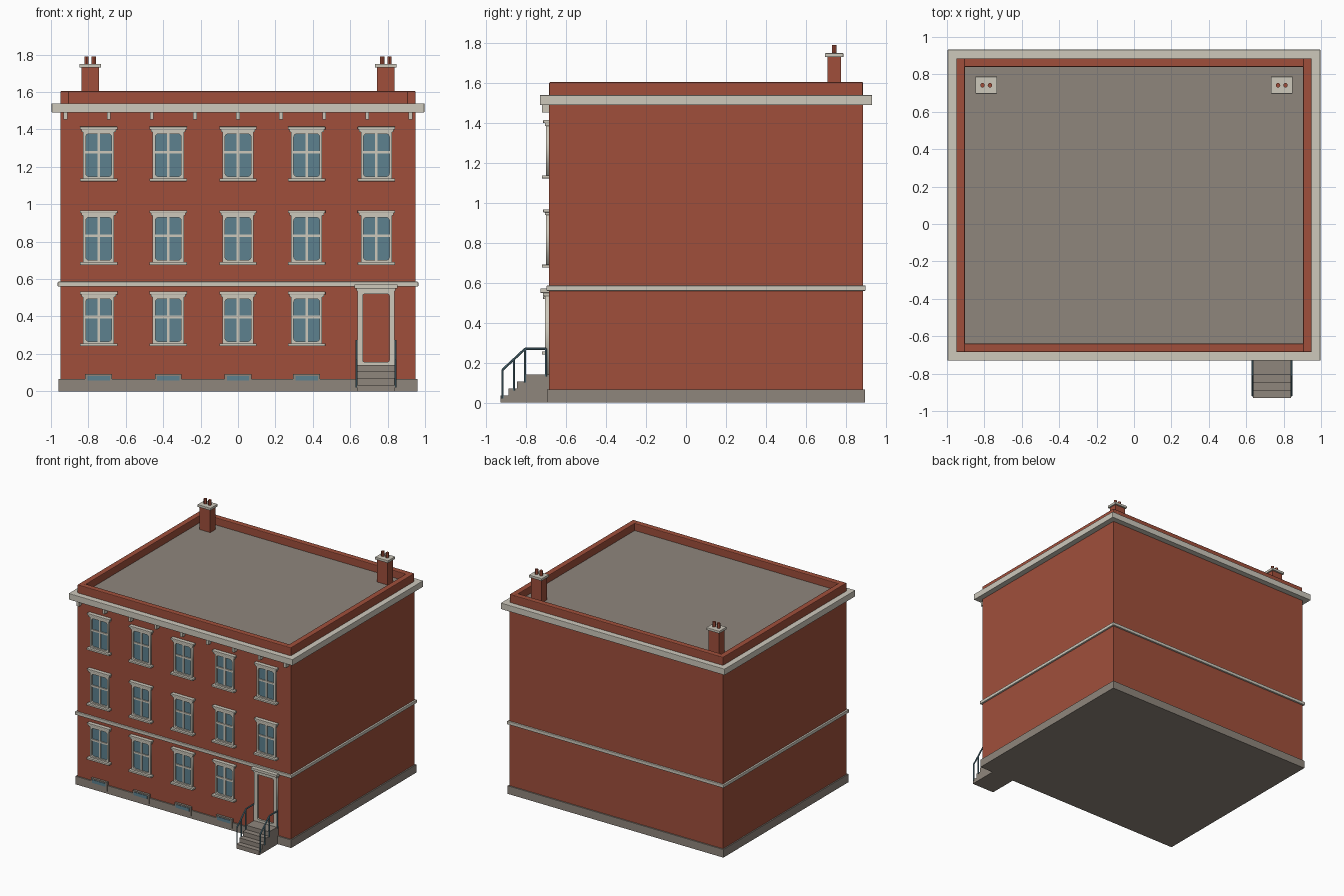
import bpy, math
from mathutils import Vector

cube = bpy.data.objects.get("Cube")
if cube:
    bpy.data.objects.remove(cube, do_unlink=True)


def material(name, rgb):
    m = bpy.data.materials.new(name)
    m.use_nodes = True
    m.diffuse_color = (*rgb, 1)
    m.node_tree.nodes["Principled BSDF"].inputs["Base Color"].default_value = (*rgb, 1)
    return m


BRICK = material("red brick", (0.35, 0.078, 0.044))
STONE = material("pale stone", (0.61, 0.58, 0.50))
GREY = material("grey masonry", (0.275, 0.238, 0.202))
BLUE = material("blue glass and iron", (0.11, 0.22, 0.275))

FRONT, BACK, HALF = -0.685, 0.886, 0.95
COLUMNS = [-0.745, -0.373, 0, 0.367, 0.74]


def finish(obj, name, mat, bevel=0):
    obj.name = name
    obj.data.materials.clear()
    obj.data.materials.append(mat)
    if bevel:
        b = obj.modifiers.new("soft edge", "BEVEL")
        b.width, b.segments = bevel, 2
    return obj


def box(name, x, y, z, mat, bevel=0):
    """Box from (min, max) pairs on each axis."""
    bpy.ops.mesh.primitive_cube_add(size=1, location=[sum(p) / 2 for p in (x, y, z)])
    o = bpy.context.object
    o.scale = [p[1] - p[0] for p in (x, y, z)]
    bpy.ops.object.transform_apply(location=False, rotation=False, scale=True)
    return finish(o, name, mat, bevel)


def rod(name, a, b, r, mat, sides=8):
    a, b = Vector(a), Vector(b)
    bpy.ops.mesh.primitive_cylinder_add(vertices=sides, radius=r, depth=(b - a).length,
                                        location=(a + b) / 2)
    o = bpy.context.object
    o.rotation_euler = (b - a).to_track_quat("Z", "Y").to_euler()
    finish(o, name, mat)
    bpy.ops.object.shade_smooth_by_angle()


def outline(x, z, r):
    """Rectangle outline with rounded corners."""
    if not r:
        return [(x[0], z[0]), (x[1], z[0]), (x[1], z[1]), (x[0], z[1])]
    pts = []
    for k, (cx, cz) in enumerate([(x[1] - r, z[1] - r), (x[0] + r, z[1] - r),
                                  (x[0] + r, z[0] + r), (x[1] - r, z[0] + r)]):
        for i in range(5):
            t = math.pi / 2 * (k + i / 4)
            pts.append((cx + r * math.cos(t), cz + r * math.sin(t)))
    return pts


def frame(name, x, z, edge, r, y, mat):
    """Plate with a rounded opening, facing the front."""
    c = bpy.data.curves.new(name, "CURVE")
    c.dimensions, c.fill_mode = "2D", "BOTH"
    c.extrude = (y[1] - y[0]) / 2
    inner = (x[0] + edge, x[1] - edge), (z[0] + edge, z[1] - edge)
    for pts in (outline(x, z, 0), outline(*inner, r)):
        s = c.splines.new("POLY")
        s.points.add(len(pts) - 1)
        for p, q in zip(s.points, pts):
            p.co = (*q, 0, 1)
        s.use_cyclic_u = True
    o = bpy.data.objects.new(name, c)
    bpy.context.collection.objects.link(o)
    o.rotation_euler.x = math.pi / 2
    o.location.y = sum(y) / 2
    bpy.ops.object.select_all(action="DESELECT")
    o.select_set(True)
    bpy.context.view_layer.objects.active = o
    bpy.ops.object.convert(target="MESH")
    finish(bpy.context.object, name, mat)


def around(name, out, z, mat, bevel=0):
    """Course wrapping the whole building, projecting by out."""
    return box(name, (-HALF - out, HALF + out), (FRONT - out, BACK + out), z, mat, bevel)


# Main masses
around("brick_walls", 0, (0.03, 1.53), BRICK)
around("plinth", 0.01, (0, 0.065), GREY)
around("string_course", 0.014, (0.56, 0.586), STONE, 0.004)
around("cornice", 0.046, (1.49, 1.54), STONE, 0.003)

# Roof deck inside a brick parapet
box("roof_deck", (-0.91, 0.91), (-0.64, 0.85), (1.5, 1.547), GREY)
T = 0.046
for s, side in ((-1, "right"), (1, "left")):
    xs = sorted((s * HALF, s * (HALF - T)))
    box("parapet_" + side, xs, (FRONT, BACK), (1.5, 1.605), BRICK, 0.005)
box("parapet_front", (-HALF + T - .005, HALF - T + .005), (FRONT, FRONT + T), (1.5, 1.605), BRICK, 0.005)
box("parapet_back", (-HALF + T - .005, HALF - T + .005), (BACK - T, BACK), (1.5, 1.605), BRICK, 0.005)

# Cornice brackets
for i in range(9):
    x = -0.922 + i * 0.2305
    box("cornice_bracket", (x - 0.01, x + 0.01), (FRONT - 0.036, FRONT + 0.01), (1.452, 1.492), STONE)

# Chimneys with twin pots
for s in (-1, 1):
    x = s * 0.79
    box("chimney_stack", (x - 0.047, x + 0.047), (0.708, 0.775), (1.53, 1.735), BRICK)
    box("chimney_cap", (x - 0.058, x + 0.058), (0.696, 0.788), (1.73, 1.75), STONE, 0.003)
    for d in (-0.02, 0.02):
        rod("chimney_pot", (x + d, 0.742, 1.74), (x + d, 0.742, 1.79), 0.012, BRICK, 12)


def window(x, z):
    """Sash window whose sill starts at height z."""
    box("window_glass", (x - 0.075, x + 0.075), (FRONT - 0.004, FRONT + 0.01), (z + 0.02, z + 0.26), BLUE)
    frame("window_frame", (x - 0.083, x + 0.083), (z + 0.012, z + 0.267), 0.014, 0.016,
          (FRONT - 0.016, FRONT + 0.005), STONE)
    box("window_mullion", (x - 0.007, x + 0.007), (FRONT - 0.011, FRONT), (z + 0.02, z + 0.26), STONE)
    box("window_transom", (x - 0.075, x + 0.075), (FRONT - 0.012, FRONT), (z + 0.149, z + 0.163), STONE)
    box("window_sill", (x - 0.1, x + 0.1), (FRONT - 0.036, FRONT + 0.01), (z, z + 0.015), STONE, 0.002)
    box("window_lintel", (x - 0.092, x + 0.092), (FRONT - 0.022, FRONT + 0.01), (z + 0.263, z + 0.28), STONE)
    box("window_hood", (x - 0.1, x + 0.1), (FRONT - 0.03, FRONT + 0.01), (z + 0.277, z + 0.292), STONE, 0.002)


for z, count in ((1.123, 5), (0.676, 5), (0.241, 4)):
    for x in COLUMNS[:count]:
        window(x, z)

# Basement lights set in the plinth
for x in COLUMNS[:4]:
    box("basement_surround", (x - 0.072, x + 0.072), (FRONT - 0.018, FRONT + 0.01), (0.02, 0.093), GREY)
    box("basement_glass", (x - 0.06, x + 0.06), (FRONT - 0.022, FRONT), (0.058, 0.083), BLUE)

# Entrance door
DX = 0.738
box("door_panel", (DX - 0.08, DX + 0.08), (FRONT - 0.006, FRONT + 0.01), (0.14, 0.53), BRICK)
frame("door_surround", (DX - 0.099, DX + 0.099), (0.13, 0.547), 0.028, 0.008,
      (FRONT - 0.022, FRONT + 0.005), STONE)
box("door_lintel", (DX - 0.105, DX + 0.105), (FRONT - 0.03, FRONT + 0.01), (0.535, 0.555), STONE)
box("door_hood", (DX - 0.115, DX + 0.115), (FRONT - 0.044, FRONT + 0.01), (0.55, 0.571), STONE, 0.002)

# Steps up to the door
for i, y in enumerate((-0.93, -0.889, -0.847, -0.805)):
    box("front_step", (DX - 0.102, DX + 0.102), (y, FRONT), (0, 0.035 * (i + 1)), GREY)

# Iron railings
for s in (-1, 1):
    x = DX + s * 0.104
    path = [(x, FRONT - 0.015, 0.27), (x, -0.805, 0.27), (x, -0.918, 0.165)]
    for a, b in zip(path, path[1:]):
        rod("handrail", a, b, 0.006, BLUE)
    for y, low, top in ((FRONT - 0.017, 0.13, 0.27), (-0.805, 0.1, 0.27),
                        (-0.862, 0.06, 0.217), (-0.918, 0.02, 0.167)):
        rod("railing_post", (x, y, low), (x, y, top), 0.005, BLUE)
